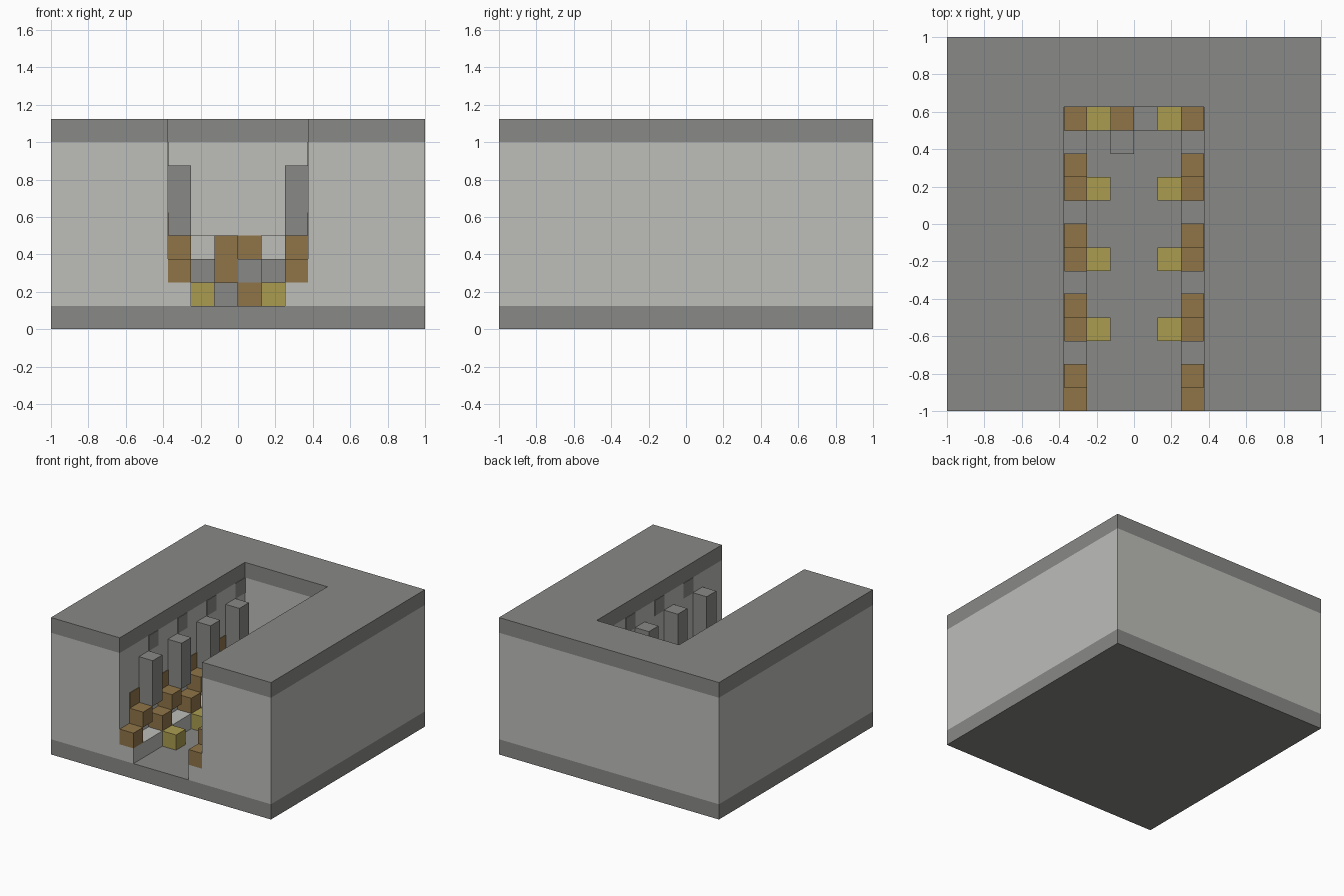
import bpy
import bmesh

cube = bpy.data.objects.get("Cube")
if cube:
    bpy.data.objects.remove(cube, do_unlink=True)

U = 0.125  # one block


def material(name, colour):
    m = bpy.data.materials.new(name)
    m.use_nodes = True
    rgba = (*colour, 1)
    m.diffuse_color = rgba
    m.node_tree.nodes["Principled BSDF"].inputs["Base Color"].default_value = rgba
    return m


grey = material("dark_grey_stone", (0.25, 0.25, 0.24))
light = material("light_grey_stone", (0.51, 0.51, 0.49))
brown = material("brown_wood", (0.28, 0.178, 0.066))
yellow = material("yellow_wood", (0.40, 0.33, 0.078))


def prism(name, outline, z0, z1, mat):
    """Extrude a plan outline, given in blocks, between two heights."""
    bm = bmesh.new()
    base = bm.faces.new([bm.verts.new((x * U, y * U, z0 * U)) for x, y in outline])
    top = bmesh.ops.extrude_face_region(bm, geom=[base])["geom"]
    verts = [v for v in top if isinstance(v, bmesh.types.BMVert)]
    bmesh.ops.translate(bm, verts=verts, vec=(0, 0, (z1 - z0) * U))
    bmesh.ops.recalc_face_normals(bm, faces=bm.faces)
    mesh = bpy.data.meshes.new(name)
    bm.to_mesh(mesh)
    bm.free()
    mesh.materials.append(mat)
    obj = bpy.data.objects.new(name, mesh)
    bpy.context.collection.objects.link(obj)
    return obj


def block(name, x0, x1, y0, y1, z0, z1, mat):
    return prism(name, [(x0, y0), (x1, y0), (x1, y1), (x0, y1)], z0, z1, mat)


def pair(name, x0, x1, y0, y1, z0, z1, mat):
    block("left_" + name, x0, x1, y0, y1, z0, z1, mat)
    block("right_" + name, -x1, -x0, y0, y1, z0, z1, mat)


def channel(name, inner, z0, z1, mat):
    """Square layer with a symmetric channel open at the front."""
    right = [(-x, y) for x, y in inner]
    outline = right + inner[::-1] + [(8, -8), (8, 8), (-8, 8), (-8, -8)]
    prism(name, outline, z0, z1, mat)


# Stacked layers of the rock around the channel
block("floor_slab", -8, 8, -8, 8, 0, 1, grey)
channel("lower_wall", [(2, -8), (2, 6)], 1, 2, light)
channel("recess_wall", [(3, -8), (3, 5), (2, 5), (2, 6)], 2, 4, light)
channel("upper_wall", [(3, -8), (3, 5)], 4, 8, light)
channel("top_slab", [(3, -8), (3, 5)], 8, 9, grey)

# Repeating ribs climbing both sides
for i, y in enumerate(range(-8, 5, 3)):
    pair(f"rib_step_{i}", 2, 3, y, y + 1, 2, 3, brown)
    if i > 0:
        pair(f"rib_foot_{i}", 1, 2, y, y + 1, 1, 2, yellow)
        pair(f"rib_cap_plate_{i}", 2.97, 3.01, y, y + 1, 7, 8, grey)
    if i < 4:
        pair(f"rib_beam_{i}", 2, 3, y + 1, y + 2, 3, 4, brown)
        pair(f"rib_wall_plate_{i}", 2.97, 3.01, y + 1, y + 2, 4, 5, brown)
        pair(f"pillar_{i}", 2, 3, y + 2, y + 3, 4, 7, grey)

# Pile of blocks closing the recess at the back
block("pile_front_stone", -1, 0, 3, 4, 1, 2, grey)
block("pile_post", -1, 0, 4, 5, 2, 4, brown)
block("pile_low_beam", 0, 1, 4, 5, 1, 2, brown)
block("pile_middle_stone", 0, 1, 4, 5, 2, 3, grey)
block("pile_high_beam", 0, 1, 5, 6, 3, 4, brown)
pair("pile_side_stone", 1, 2, 5, 6, 2, 3, grey)
